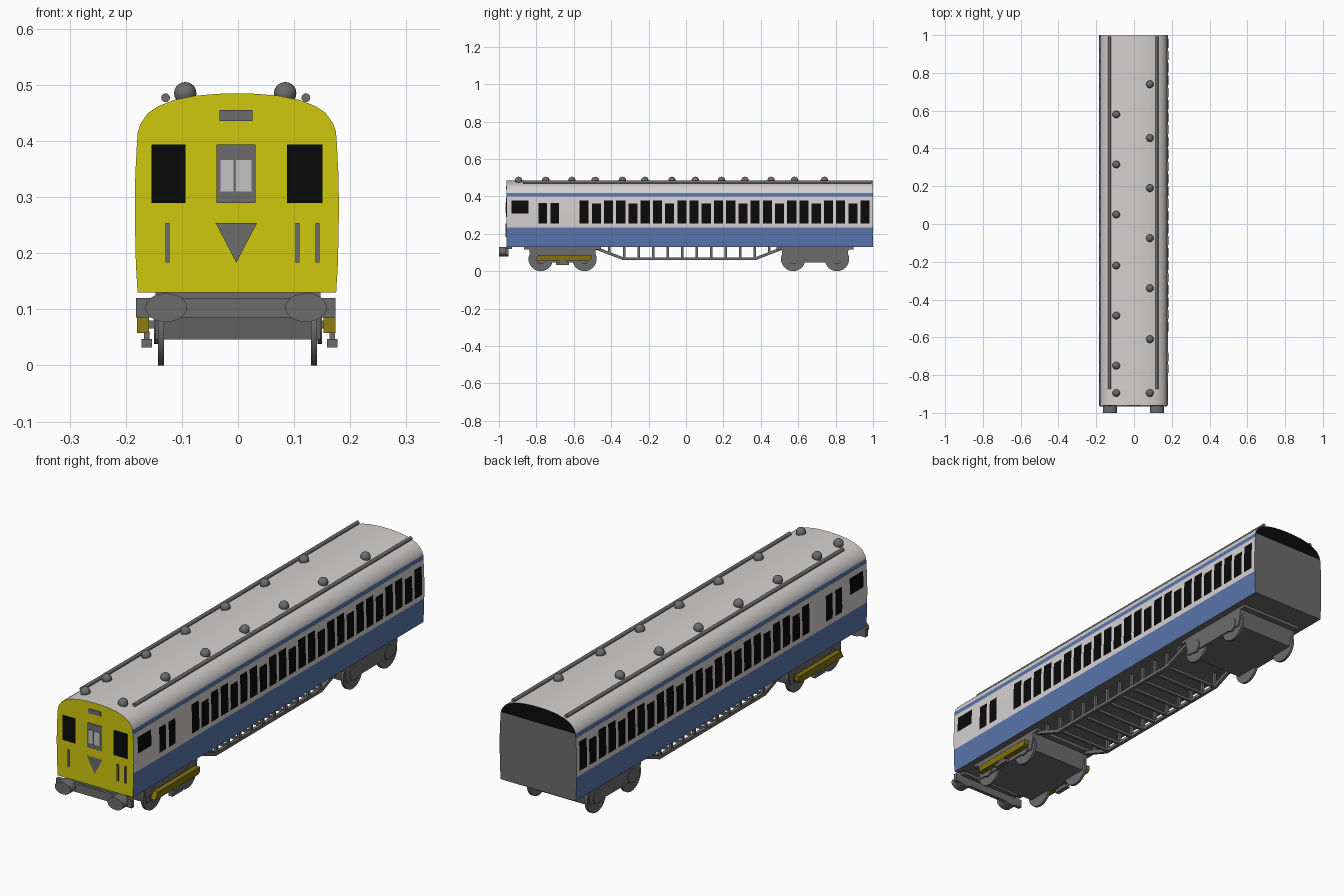
import bpy, bmesh, math
from mathutils import Vector, Matrix

if "Cube" in bpy.data.objects:
    bpy.data.objects.remove(bpy.data.objects["Cube"])

def mat(name, r, g, b):
    m = bpy.data.materials.new(name)
    m.diffuse_color = (r, g, b, 1)
    m.use_nodes = True
    m.node_tree.nodes["Principled BSDF"].inputs["Base Color"].default_value = m.diffuse_color
    return m

WHITE = mat("off_white", 0.66, 0.64, 0.63)
BLUE = mat("blue", 0.10, 0.18, 0.42)
YELLOW = mat("bright_yellow", 0.62, 0.58, 0.004)
GREY = mat("mid_grey", 0.15, 0.15, 0.15)
BLACK = mat("window_black", 0.003, 0.003, 0.003)
OCHRE = mat("dark_yellow", 0.22, 0.165, 0.004)
PALE = mat("pale_glass", 0.55, 0.55, 0.55)

CX = -0.002                 # the car sits a hair left of centre
Y0, Y1 = -0.96, 1.0         # body ends

def make(name, bm, mats, smooth=False):
    me = bpy.data.meshes.new(name)
    bm.to_mesh(me)
    bm.free()
    ob = bpy.data.objects.new(name, me)
    bpy.context.collection.objects.link(ob)
    for m in mats:
        me.materials.append(m)
    if smooth:
        bpy.ops.object.select_all(action='DESELECT')
        ob.select_set(True)
        bpy.context.view_layer.objects.active = ob
        bpy.ops.object.shade_smooth_by_angle(angle=math.radians(35))
    return ob

def add_box(bm, x0, x1, y0, y1, z0, z1):
    c = Vector(((x0 + x1) / 2, (y0 + y1) / 2, (z0 + z1) / 2))
    s = Matrix.Diagonal((x1 - x0, y1 - y0, z1 - z0, 1))
    bmesh.ops.create_cube(bm, size=1, matrix=Matrix.Translation(c) @ s)

def boxes(name, m, *dims):
    bm = bmesh.new()
    for d in dims:
        add_box(bm, *d)
    return make(name, bm, [m])

def add_cyl(bm, centre, axis, rx, rz, depth, seg=32):
    rot = Matrix.Rotation(math.pi / 2, 4, 'Y' if axis == 'X' else 'X')
    scale = Matrix.Diagonal((rx, 1, rz, 1)) if axis == 'Y' else Matrix.Diagonal((1, rx, rz, 1))
    bmesh.ops.create_cone(bm, cap_ends=True, segments=seg, radius1=1, radius2=1, depth=depth,
                          matrix=Matrix.Translation(centre) @ scale @ rot)

def add_prism(bm, pts, x0, x1):
    """Extrude a (y, z) outline from x0 to x1."""
    a = [bm.verts.new((x0, y, z)) for y, z in pts]
    b = [bm.verts.new((x1, y, z)) for y, z in pts]
    bm.faces.new(a)
    bm.faces.new(b[::-1])
    for i in range(len(pts)):
        j = (i + 1) % len(pts)
        bm.faces.new((a[i], b[i], b[j], a[j]))
    bmesh.ops.recalc_face_normals(bm, faces=bm.faces[:])

# Body shell: half cross-section swept along the car
HALF = [(0.177, 0.13), (0.180, 0.18), (0.1812, 0.233), (0.182, 0.28), (0.181, 0.34), (0.178, 0.398),
        (0.1765, 0.417), (0.171, 0.432), (0.158, 0.450), (0.140, 0.462), (0.112, 0.473),
        (0.075, 0.4805), (0.035, 0.484), (0.0, 0.485)]
full = HALF + [(-x, z) for x, z in HALF[-2::-1]]
bm = bmesh.new()
front = [bm.verts.new((CX + x, Y0, z)) for x, z in full]
back = [bm.verts.new((CX + x, Y1, z)) for x, z in full]
n = len(full)
for i in range(n):
    j = (i + 1) % n
    f = bm.faces.new((front[i], front[j], back[j], back[i]))
    z = (full[i][1] + full[j][1]) / 2
    if j == 0:
        f.material_index = 3                      # floor
    elif z < 0.233 or 0.398 < z < 0.417:
        f.material_index = 1                      # blue band and stripe
bm.faces.new(front).material_index = 2            # yellow cab end
k = 6
bm.faces.new(back[:k + 1] + back[n - 1 - k:]).material_index = 3   # plain rear end
bm.faces.new(back[k:n - k]).material_index = 4                     # dark roof arc
bmesh.ops.recalc_face_normals(bm, faces=bm.faces[:])
make("body_shell", bm, [WHITE, BLUE, YELLOW, GREY, BLACK], smooth=True)

# Side windows: thin panes following the curved wall
def wall_x(z):
    for (xa, za), (xb, zb) in zip(HALF, HALF[1:]):
        if za <= z <= zb:
            return xa + (xb - xa) * (z - za) / (zb - za)

def add_pane(bm, side, y0, y1, z0, z1):
    zs = [z0] + [z for z in (0.28, 0.34) if z0 < z < z1] + [z1]
    rows = [[bm.verts.new((CX + side * (wall_x(z) + 0.0015), y, z)) for y in (y0, y1)] for z in zs]
    for (a, b), (c, d) in zip(rows, rows[1:]):
        bm.faces.new((a, b, d, c) if side > 0 else (b, a, c, d))

panes = [(-0.933, -0.842, 0.308, 0.377), (-0.789, -0.744, 0.256, 0.364), (-0.725, -0.680, 0.256, 0.364)]
for i in range(24):
    y = -0.569 + 0.0653 * i
    panes.append((y, y + 0.049, 0.254, 0.362 if i % 3 == 1 else 0.378))
bm = bmesh.new()
for side in (1, -1):
    for p in panes:
        add_pane(bm, side, *p)
make("side_windows", bm, [BLACK])

# Cab end details
def plate(x0, x1, z0, z1, t=0.003):
    return (x0, x1, Y0 - t, Y0 + 0.001, z0, z1)

boxes("cab_windows", BLACK, plate(-0.154, -0.094, 0.289, 0.394), plate(0.087, 0.151, 0.289, 0.394))
boxes("cab_door", GREY, plate(-0.038, 0.031, 0.289, 0.394))
boxes("cab_door_panes", PALE, plate(-0.031, -0.008, 0.31, 0.366, 0.005), plate(-0.004, 0.024, 0.31, 0.366, 0.005))
boxes("destination_panel", GREY, plate(-0.033, 0.026, 0.436, 0.455))
boxes("cab_handrails", GREY, *[plate(x - 0.0035, x + 0.0035, 0.183, 0.254, 0.005) for x in (-0.126, 0.106, 0.142)])
bm = bmesh.new()
tri = [bm.verts.new((x, Y0 - 0.003, z)) for x, z in ((-0.040, 0.254), (-0.003, 0.183), (0.034, 0.254))]
bm.faces.new(tri)
make("cab_triangle", bm, [GREY])

# Buffers and buffer beam
boxes("buffer_beam", GREY, (-0.182, 0.174, -0.966, -0.95, 0.085, 0.12),
      (-0.147, 0.147, -0.955, -0.93, 0.118, 0.131))
bm = bmesh.new()
for x in (-0.128, 0.121):
    add_cyl(bm, (x, -0.975, 0.103), 'Y', 0.037, 0.0255, 0.05)
make("buffers", bm, [GREY], smooth=True)

# Roof conduits and vents
bm = bmesh.new()
for x in (-0.129, 0.121):
    add_cyl(bm, (x, 0.06, 0.477), 'Y', 0.008, 0.008, 1.865, 12)
make("roof_conduits", bm, [GREY], smooth=True)
bm = bmesh.new()
vents = {-0.094: (0.58, 0.315, 0.05, -0.22, -0.485, -0.75, -0.895),
         0.084: (0.74, 0.455, 0.19, -0.075, -0.34, -0.61, -0.895)}
for x, ys in vents.items():
    for y in ys:
        bmesh.ops.create_uvsphere(bm, u_segments=16, v_segments=10, radius=0.02,
                                  matrix=Matrix.Translation((x, y, 0.485)))
make("roof_vents", bm, [GREY], smooth=True)

# Bogies with wheels
for label, yc in (("front", -0.66), ("rear", 0.69)):
    bm = bmesh.new()
    add_prism(bm, [(yc - 0.165, 0.046), (yc + 0.165, 0.046), (yc + 0.18, 0.119), (yc - 0.18, 0.119)], -0.147, 0.147)
    add_box(bm, -0.147, 0.147, yc - 0.205, yc + 0.205, 0.117, 0.131)
    make(label + "_bogie", bm, [GREY])
    bm = bmesh.new()
    for y in (yc - 0.117, yc + 0.117):
        for x in (-0.1375, 0.1355):
            add_cyl(bm, (x, y, 0.065), 'X', 0.065, 0.065, 0.011)
            add_cyl(bm, (math.copysign(0.146, x), y, 0.068), 'X', 0.03, 0.03, 0.008, 20)
    make(label + "_wheels", bm, [GREY], smooth=True)

# Collector beams and shoes on the front bogie
bm = bmesh.new()
for x0, x1 in ((-0.180, -0.159), (0.152, 0.174)):
    add_prism(bm, [(-0.805, 0.058), (-0.515, 0.058), (-0.505, 0.066), (-0.505, 0.087), (-0.79, 0.087)], x0, x1)
make("collector_beams", bm, [OCHRE])
shoes = []
for x in (-0.1625, 0.168):
    shoes += [(x - 0.0095, x + 0.0095, -0.695, -0.625, 0.032, 0.047),
              (x - 0.005, x + 0.005, -0.68, -0.64, 0.045, 0.06)]
for x0, x1 in ((-0.162, -0.14), (0.14, 0.155)):
    shoes += [(x0, x1, y - 0.012, y + 0.012, 0.066, 0.08) for y in (-0.74, -0.58)]
boxes("collector_shoes", GREY, *shoes)

# Underframe truss: sloped rails, posts and cross members
bm = bmesh.new()
for x in (-0.132, 0.128):
    add_prism(bm, [(-0.48, 0.13), (-0.335, 0.074), (0.37, 0.074), (0.515, 0.13),
                   (0.515, 0.114), (0.375, 0.06), (-0.34, 0.06), (-0.48, 0.114)], x - 0.007, x + 0.007)
for i in range(10):
    y = -0.33 + i * 0.0775
    add_box(bm, -0.125, 0.121, y - 0.006, y + 0.006, 0.062, 0.073)
    for x in (-0.132, 0.128):
        add_box(bm, x - 0.006, x + 0.006, y - 0.006, y + 0.006, 0.07, 0.131)
for y in (-0.41, 0.445):
    for x in (-0.132, 0.128):
        add_box(bm, x - 0.006, x + 0.006, y - 0.006, y + 0.006, 0.095, 0.131)
make("underframe_truss", bm, [GREY])
